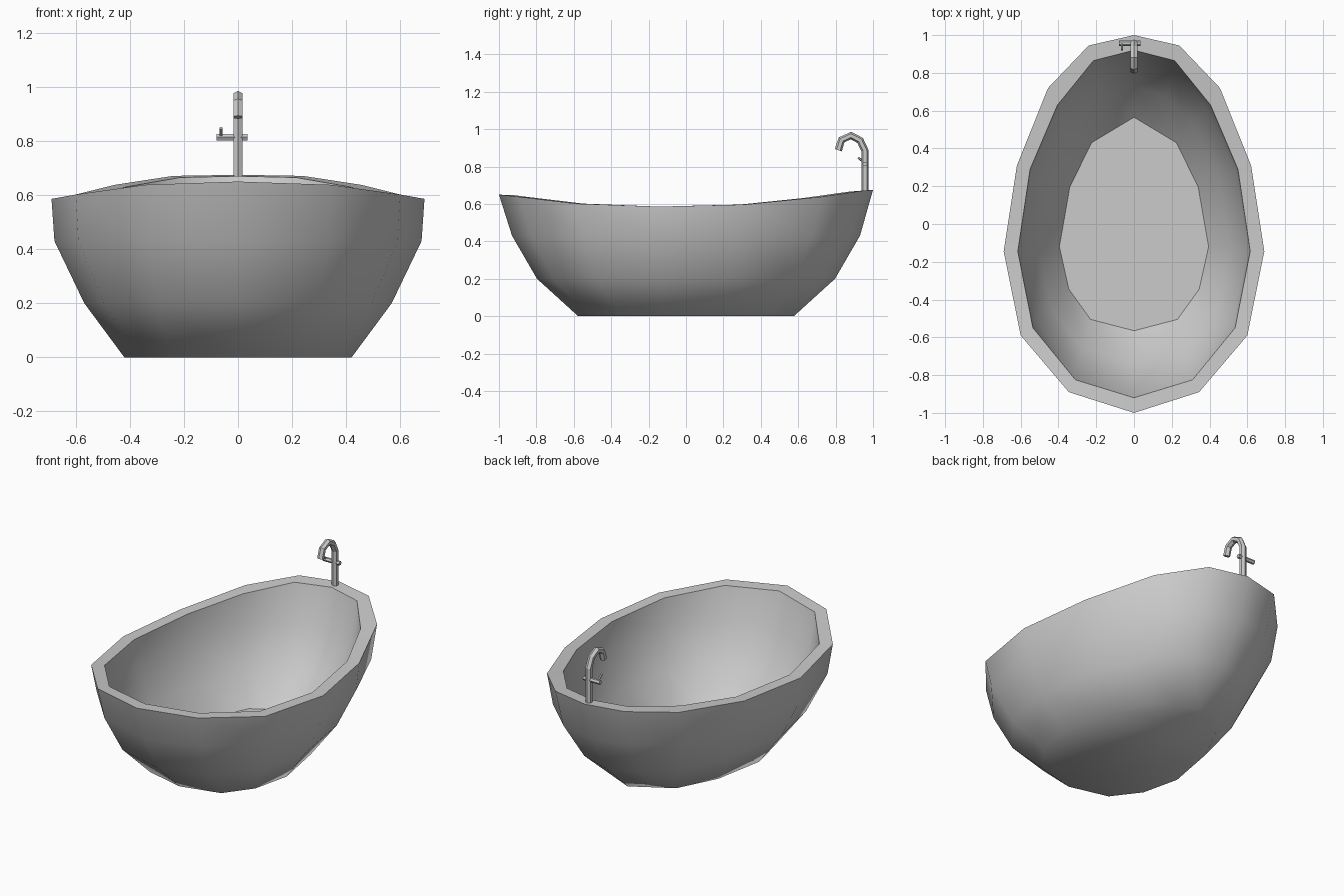
import bpy, bmesh
from math import sin, cos, pi
from mathutils import Vector

if "Cube" in bpy.data.objects:
    bpy.data.objects.remove(bpy.data.objects["Cube"])


def finish(bm, name):
    bmesh.ops.recalc_face_normals(bm, faces=bm.faces)
    me = bpy.data.meshes.new(name)
    bm.to_mesh(me)
    bm.free()
    ob = bpy.data.objects.new(name, me)
    bpy.context.collection.objects.link(ob)
    return ob


def mirrored(half):
    # half outline runs from back centre to front centre on +x
    return half + [(-p[0], *p[1:]) for p in reversed(half[1:-1])]


def bridge(bm, a, b):
    n = len(a)
    return [bm.faces.new((a[i], a[(i + 1) % n], b[(i + 1) % n], b[i])) for i in range(n)]


# half outlines: rim edges (x, y, z) and floor (x, y)
outer_rim = mirrored([(0, 1, .675), (.24, .945, .671), (.455, .72, .638), (.62, .31, .597),
                      (.69, -.145, .586), (.6, -.59, .602), (.345, -.89, .638), (0, -1, .65)])
inner_rim = mirrored([(0, .92, .67), (.215, .865, .665), (.405, .63, .632), (.55, .29, .597),
                      (.615, -.145, .586), (.535, -.55, .602), (.31, -.825, .635), (0, -.92, .647)])
floor = mirrored([(0, .565), (.12, .493), (.225, .43), (.34, .195),
                  (.395, -.12), (.345, -.345), (.23, -.505), (0, -.565)])


def level(bm, rim, base_scale, tx, ty, z):
    # ring between the floor outline (t = 0) and the rim (t = 1)
    sx, sy = base_scale
    return [bm.verts.new((f[0] * sx * (1 - tx) + r[0] * tx, f[1] * sy * (1 - ty) + r[1] * ty, z))
            for f, r in zip(floor, rim)]


# tub shell: outer base up to the rim, over, and down to the inner floor
bm = bmesh.new()
out_s, in_s = (1.065, 1.02), (1, 1)
rings = [level(bm, outer_rim, out_s, 0, 0, 0),
         level(bm, outer_rim, out_s, .55, .52, .2),
         level(bm, outer_rim, out_s, .96, .835, .43),
         [bm.verts.new(p) for p in outer_rim],
         [bm.verts.new(p) for p in inner_rim],
         level(bm, inner_rim, in_s, .95, .82, .43),
         level(bm, inner_rim, in_s, .52, .48, .21),
         level(bm, inner_rim, in_s, 0, 0, .04)]
for a, b in zip(rings, rings[1:]):
    bridge(bm, a, b)
bm.faces.new(rings[0])
bm.faces.new(rings[-1])
for f in bm.faces:
    f.smooth = True
for ring in (rings[3], rings[4], rings[7]):
    for i, v in enumerate(ring):
        bm.edges.get((v, ring[(i + 1) % len(ring)])).smooth = False
finish(bm, "bathtub")


def tube(name, pts, r, sides=6):
    pts = [Vector(p) for p in pts]
    bm = bmesh.new()
    rings = []
    for i, p in enumerate(pts):
        t = (pts[min(i + 1, len(pts) - 1)] - pts[max(i - 1, 0)]).normalized()
        u = Vector((0, 0, 1)) if abs(t.x) > .9 else Vector((1, 0, 0))
        w = t.cross(u)
        rings.append([bm.verts.new(p + r * (w * cos(2 * pi * k / sides) + u * sin(2 * pi * k / sides)))
                      for k in range(sides)])
    for a, b in zip(rings, rings[1:]):
        bridge(bm, a, b)
    bm.faces.new(rings[0])
    bm.faces.new(rings[-1])
    return finish(bm, name)


# gooseneck faucet, cross bar and tilted lever
tube("faucet_spout", [(0, .957, .65), (0, .957, .885), (0, .931, .94), (0, .882, .966),
                      (0, .832, .943), (0, .814, .888)], .02)
tube("faucet_crossbar", [(-.08, .957, .814), (.035, .957, .814)], .0135)
tube("faucet_lever", [(-.063, .96, .815), (-.063, .921, .848)], .006)
